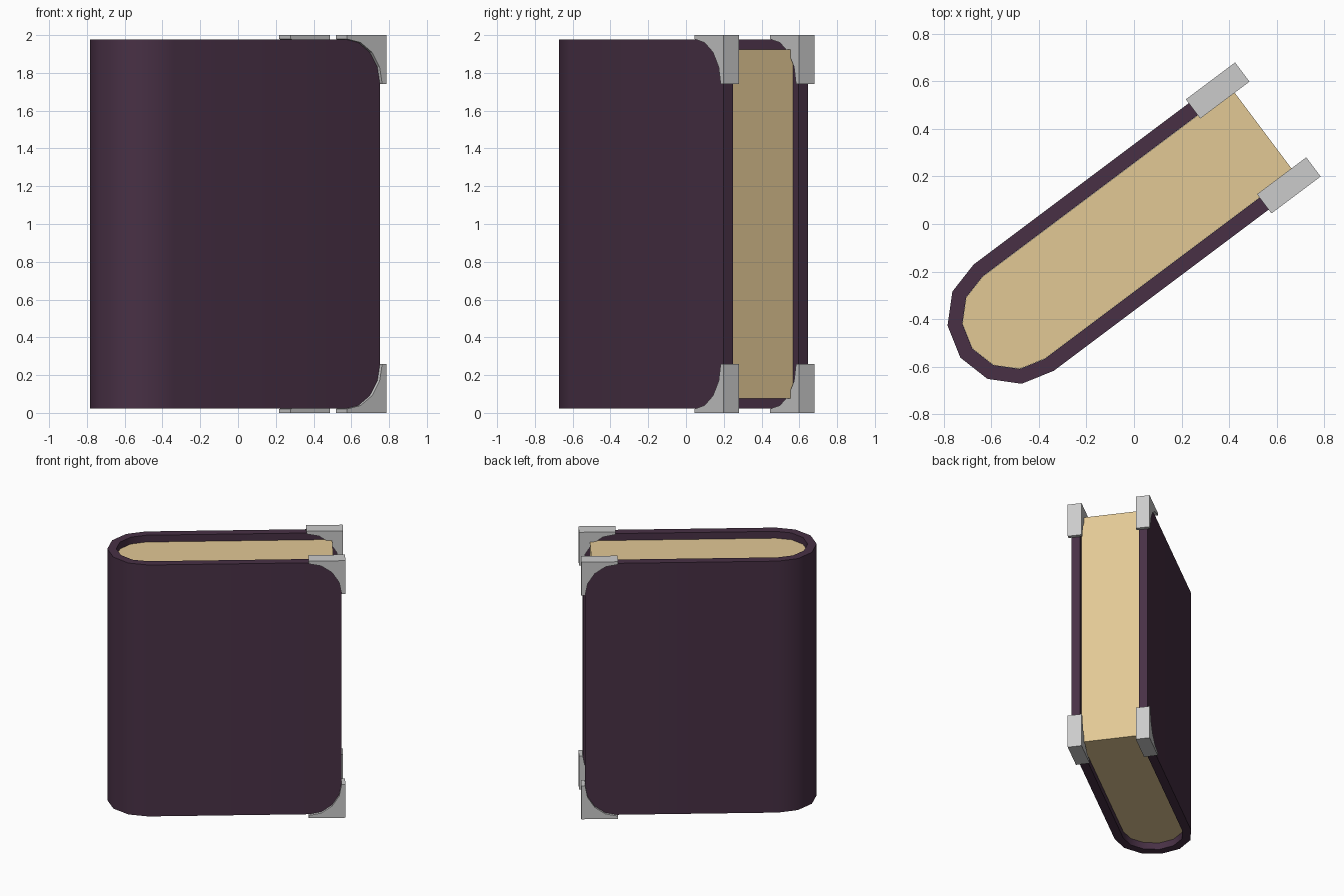
import bpy, bmesh
from math import sin, cos, pi, radians, atan2
from mathutils import Matrix, Vector

if "Cube" in bpy.data.objects:
    bpy.data.objects.remove(bpy.data.objects["Cube"])

# Book frame: local x runs spine -> fore-edge, local y is thickness
PLACE = Matrix.Translation((0.007, -0.009, 0)) @ Matrix.Rotation(atan2(3, 4), 4, 'Z')
SPINE_X, EDGE_X = -0.642, 0.72
R_OUT, R_IN = 0.28, 0.217


def material(name, rgb):
    m = bpy.data.materials.new(name)
    m.diffuse_color = (*rgb, 1)
    m.use_nodes = True
    m.node_tree.nodes["Principled BSDF"].inputs["Base Color"].default_value = m.diffuse_color
    return m


def prism(name, points, offset, mat=None, smooth=False):
    """Extrude a closed outline of 3D points along offset."""
    bm = bmesh.new()
    face = bm.faces.new([bm.verts.new(p) for p in points])
    new = bmesh.ops.extrude_face_region(bm, geom=[face])["geom"]
    verts = [g for g in new if isinstance(g, bmesh.types.BMVert)]
    bmesh.ops.translate(bm, verts=verts, vec=Vector(offset))
    bmesh.ops.recalc_face_normals(bm, faces=bm.faces)
    mesh = bpy.data.meshes.new(name)
    bm.to_mesh(mesh)
    bm.free()
    ob = bpy.data.objects.new(name, mesh)
    bpy.context.collection.objects.link(ob)
    ob.matrix_world = PLACE
    if mat:
        mesh.materials.append(mat)
    if smooth:
        bpy.ops.object.select_all(action='DESELECT')
        ob.select_set(True)
        bpy.context.view_layer.objects.active = ob
        bpy.ops.object.shade_smooth_by_angle(angle=radians(35))
    return ob


def u_profile(r, end_x, z):
    """Six-sided half round at the spine with straight sides to end_x."""
    arc = [(SPINE_X - r * sin(i * pi / 6), -r * cos(i * pi / 6), z) for i in range(7)]
    return [(end_x, -r, z)] + arc + [(end_x, r, z)]


leather = material("leather", (0.065, 0.03, 0.06))
paper = material("paper", (0.76, 0.58, 0.30))

# Wrap-around cover and page block
prism("cover", u_profile(R_OUT, EDGE_X, 0.022) + u_profile(R_IN, EDGE_X, 0.022)[::-1],
      (0, 0, 1.956), leather, smooth=True)
prism("pages", u_profile(R_IN - 0.0005, 0.67, 0.075), (0, 0, 1.85), paper, smooth=True)

# Four corner guards, each with a rounded inner cut-out
X0, X1, H = 0.489, 0.748, 0.26
for side, y in (("front", -0.30), ("back", 0.199)):
    for level in ("bottom", "top"):
        outline = [(X0, 0), (X1, 0), (X1, H)]
        outline += [(X0 + (EDGE_X + 0.001 - X0) * cos(i * pi / 8),
                     H - (H - 0.021) * sin(i * pi / 8)) for i in range(5)]
        pts = [(x, y, 2 - z if level == "top" else z) for x, z in outline]
        prism(f"corner_guard_{side}_{level}", pts, (0, 0.101, 0))
